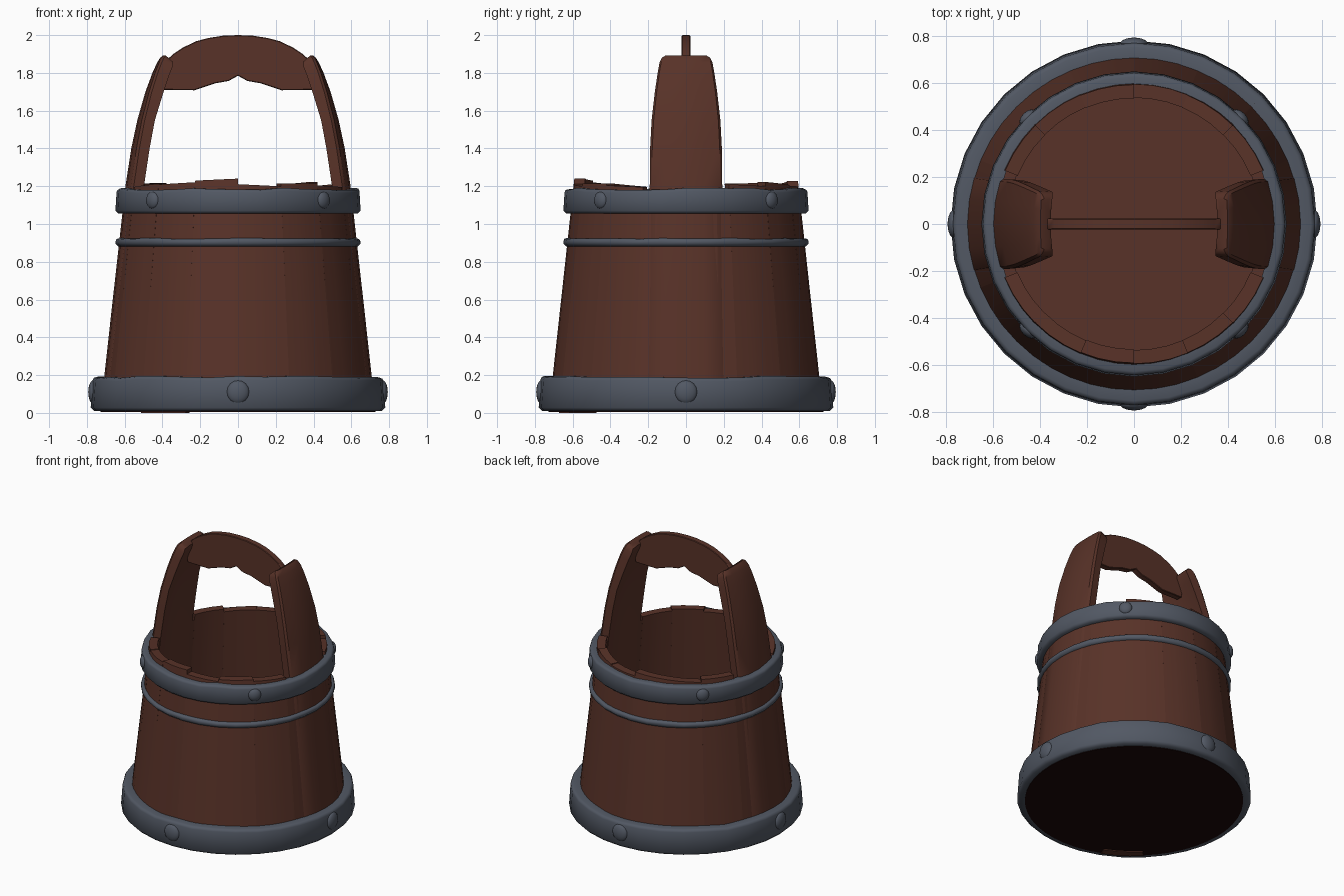
import bpy, bmesh, math, random
from math import sin, cos, pi, radians
from mathutils import Matrix

if "Cube" in bpy.data.objects:
    bpy.data.objects.remove(bpy.data.objects["Cube"])

random.seed(4)


def material(name, rgb):
    m = bpy.data.materials.new(name)
    m.diffuse_color = (*rgb, 1)
    m.use_nodes = True
    m.node_tree.nodes["Principled BSDF"].inputs["Base Color"].default_value = m.diffuse_color
    return m


WOOD = material("brown wood", (0.098, 0.032, 0.021))
DARK = material("dark wood", (0.011, 0.0025, 0.0025))
IRON = material("grey iron", (0.084, 0.098, 0.127))


def finish(name, bm, mat, angle=35):
    bmesh.ops.recalc_face_normals(bm, faces=bm.faces[:])
    me = bpy.data.meshes.new(name)
    bm.to_mesh(me)
    bm.free()
    me.materials.append(mat)
    ob = bpy.data.objects.new(name, me)
    bpy.context.collection.objects.link(ob)
    bpy.ops.object.select_all(action='DESELECT')
    ob.select_set(True)
    bpy.context.view_layer.objects.active = ob
    bpy.ops.object.shade_smooth_by_angle(angle=radians(angle))
    return ob


def loft(sections, closed=False):
    """Join equal-length loops of points; cap the ends unless closed."""
    bm = bmesh.new()
    rows = [[bm.verts.new(p) for p in s] for s in sections]
    n = len(rows[0])
    for i in range(len(rows) if closed else len(rows) - 1):
        a, b = rows[i], rows[(i + 1) % len(rows)]
        for j in range(n):
            k = (j + 1) % n
            bm.faces.new((a[j], a[k], b[k], b[j]))
    if not closed:
        bm.faces.new(rows[0])
        bm.faces.new(rows[-1])
    return bm


def wall(z):
    return 0.727 - 0.11 * z


# Staves: sixteen curved boards with uneven tops
STEP = 2 * pi / 16
tops = [1.17, 1.205, 1.215, 1.20, 1.22, 1.205, 1.215, 1.17,
        1.17, 1.205, 1.215, 1.235, 1.205, 1.215, 1.20, 1.17]
for i, top in enumerate(tops):
    low = 0.0 if i == 10 else 0.01
    tilt = 0 if top < 1.18 else random.uniform(-0.01, 0.01)
    sections = []
    for z, t in ((low, 0), (0.6, 0), (top, 1)):
        angs = [(i + f) * STEP for f in (0, 1 / 3, 2 / 3, 1)]
        outer = [(wall(z) * cos(a), wall(z) * sin(a), z + t * tilt * (k / 1.5 - 1))
                 for k, a in enumerate(angs)]
        r = wall(z) - 0.058
        inner = [(r * cos(a), r * sin(a), z + t * tilt * (k / 1.5 - 1))
                 for k, a in enumerate(angs)]
        sections.append(outer + inner[::-1])
    finish("stave", loft(sections), WOOD)


# Bucket floor and its dark underside
def disc(name, r, z0, z1, mat):
    finish(name, loft([[(r * cos(a * pi / 24), r * sin(a * pi / 24), z)
                        for a in range(48)] for z in (z0, z1)]), mat)


disc("bucket_floor", 0.69, 0.02, 0.08, WOOD)
disc("floor_underside", 0.728, 0.006, 0.014, DARK)


# Iron hoops: rounded profiles revolved with a slight hand-made wobble
def hoop(name, r0, r1, z0, z1, bev, wobble, lean=0.0):
    n = 32
    sections = []
    for i in range(n):
        a = 2 * pi * i / n
        dz = random.uniform(-wobble, wobble)
        prof = [(r0 + lean, z0), (r1 + lean - bev, z0), (r1 + lean, z0 + bev),
                (r1, z1 - bev + dz), (r1 - bev * 0.3, z1 - bev * 0.3 + dz),
                (r1 - bev, z1 + dz), (r0, z1 + dz)]
        sections.append([(r * cos(a), r * sin(a), z) for r, z in prof])
    finish(name, loft(sections, True), IRON, 50)


hoop("bottom_hoop", 0.705, 0.770, 0.01, 0.19, 0.018, 0.006, 0.01)
hoop("thin_hoop", 0.60, 0.648, 0.882, 0.924, 0.014, 0.003)
hoop("top_hoop", 0.588, 0.643, 1.055, 1.186, 0.016, 0.006, 0.006)


# Domed rivets
def rivet(name, ang, r, z, size, depth):
    bm = bmesh.new()
    bmesh.ops.create_uvsphere(bm, u_segments=16, v_segments=10, radius=1)
    bmesh.ops.transform(bm, verts=bm.verts[:], matrix=Matrix.Rotation(ang, 4, 'Z')
                        @ Matrix.Translation((r, 0, z))
                        @ Matrix.Diagonal((depth, size, size * 1.05, 1))
                        @ Matrix.Rotation(pi / 2, 4, 'Y'))
    finish(name, bm, IRON, 60)


for q in range(4):
    rivet("bottom_rivet", q * pi / 2, 0.765, 0.11, 0.06, 0.028)
    rivet("top_rivet", q * pi / 2 + pi / 4, 0.638, 1.125, 0.044, 0.026)

# Handle uprights: tall bent staves; rows are z, outer x, thickness, half width, bow
ROWS = [(0.05, 0.724, 0.066, 0.21, 0.032), (0.6, 0.663, 0.066, 0.20, 0.032),
        (1.2, 0.596, 0.066, 0.192, 0.032), (1.4, 0.565, 0.066, 0.190, 0.031),
        (1.55, 0.533, 0.066, 0.182, 0.027), (1.7, 0.490, 0.068, 0.165, 0.022),
        (1.80, 0.453, 0.070, 0.150, 0.016), (1.855, 0.428, 0.070, 0.140, 0.012),
        (1.880, 0.412, 0.058, 0.128, 0.008), (1.892, 0.398, 0.034, 0.108, 0.004)]
for side, name in ((1, "right_upright"), (-1, "left_upright")):
    sections = []
    for z, x, th, w, bow in ROWS:
        outer = [(side * (x - bow * f * f), w * f, z) for f in (-1, -.94, -.5, 0, .5, .94, 1)]
        outer[0] = (side * (x - bow - 0.012), -w, z)
        outer[-1] = (side * (x - bow - 0.012), w, z)
        # inner face leans down so the bent board keeps an even thickness
        drop = 0.02 if z > 1.6 else 0
        inner = [(side * (x - th - bow * f * f), w * f * 0.97, z - drop)
                 for f in (1, .5, 0, -.5, -1)]
        sections.append(outer + inner)
    finish(name, loft(sections), WOOD, 40)

# Grip: thin arched board with a notched underside
half = [(0.0, 2.0), (0.08, 1.997), (0.16, 1.984), (0.22, 1.968), (0.29, 1.935),
        (0.34, 1.902), (0.37, 1.875), (0.405, 1.76), (0.395, 1.71), (0.23, 1.708),
        (0.18, 1.725), (0.12, 1.745), (0.05, 1.757), (0.0, 1.785)]
outline = half + [(-x, z) for x, z in half[-2:0:-1]]
grip = finish("grip", loft([[(x, y, z) for x, z in outline] for y in (-0.023, 0.023)]), WOOD)
bev = grip.modifiers.new("soft edge", 'BEVEL')
bev.width = 0.004
bev.segments = 1
